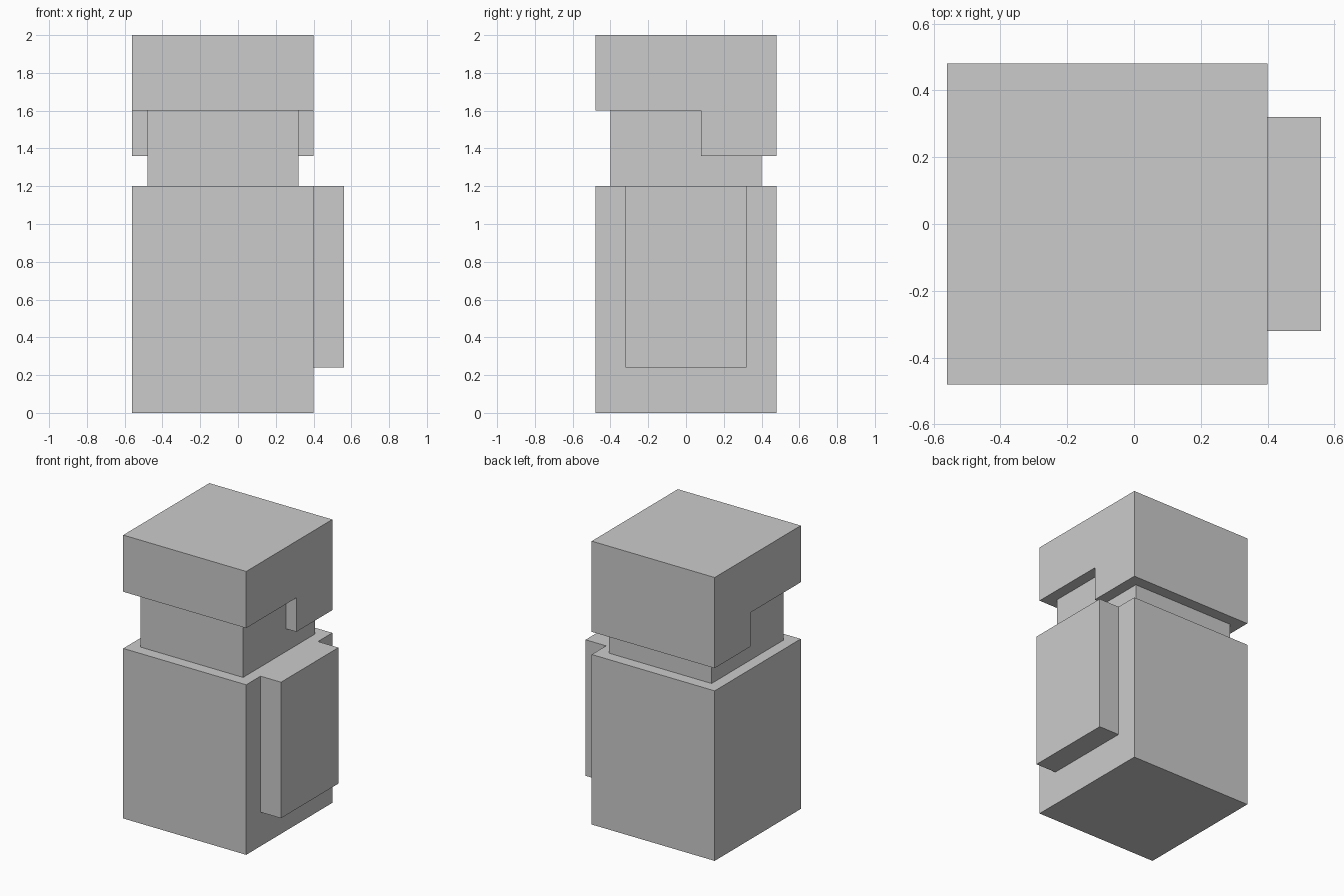
import bpy, bmesh

if "Cube" in bpy.data.objects:
    bpy.data.objects.remove(bpy.data.objects["Cube"])


def extrude_profile(name, profile, x0, x1):
    """Extrude a closed (y, z) profile along x from x0 to x1."""
    bm = bmesh.new()
    face = bm.faces.new([bm.verts.new((x0, y, z)) for y, z in profile])
    ext = bmesh.ops.extrude_face_region(bm, geom=[face])
    verts = [g for g in ext["geom"] if isinstance(g, bmesh.types.BMVert)]
    bmesh.ops.translate(bm, verts=verts, vec=(x1 - x0, 0, 0))
    bmesh.ops.recalc_face_normals(bm, faces=bm.faces)
    mesh = bpy.data.meshes.new(name)
    bm.to_mesh(mesh)
    bm.free()
    obj = bpy.data.objects.new(name, mesh)
    bpy.context.collection.objects.link(obj)
    return obj


def box(name, x0, x1, half_y, z0, z1):
    """Box symmetric in y."""
    return extrude_profile(
        name, [(-half_y, z0), (half_y, z0), (half_y, z1), (-half_y, z1)], x0, x1)


# Main block, side panel and recessed neck
box("body", -0.56, 0.40, 0.48, 0.0, 1.2)
box("side_panel", 0.40, 0.56, 0.32, 0.24, 1.2)
box("neck", -0.48, 0.32, 0.40, 1.2, 1.6)

# Cap with the rear half hanging lower
extrude_profile("cap", [(-0.48, 1.6), (0.08, 1.6), (0.08, 1.36),
                        (0.48, 1.36), (0.48, 2.0), (-0.48, 2.0)], -0.56, 0.40)
